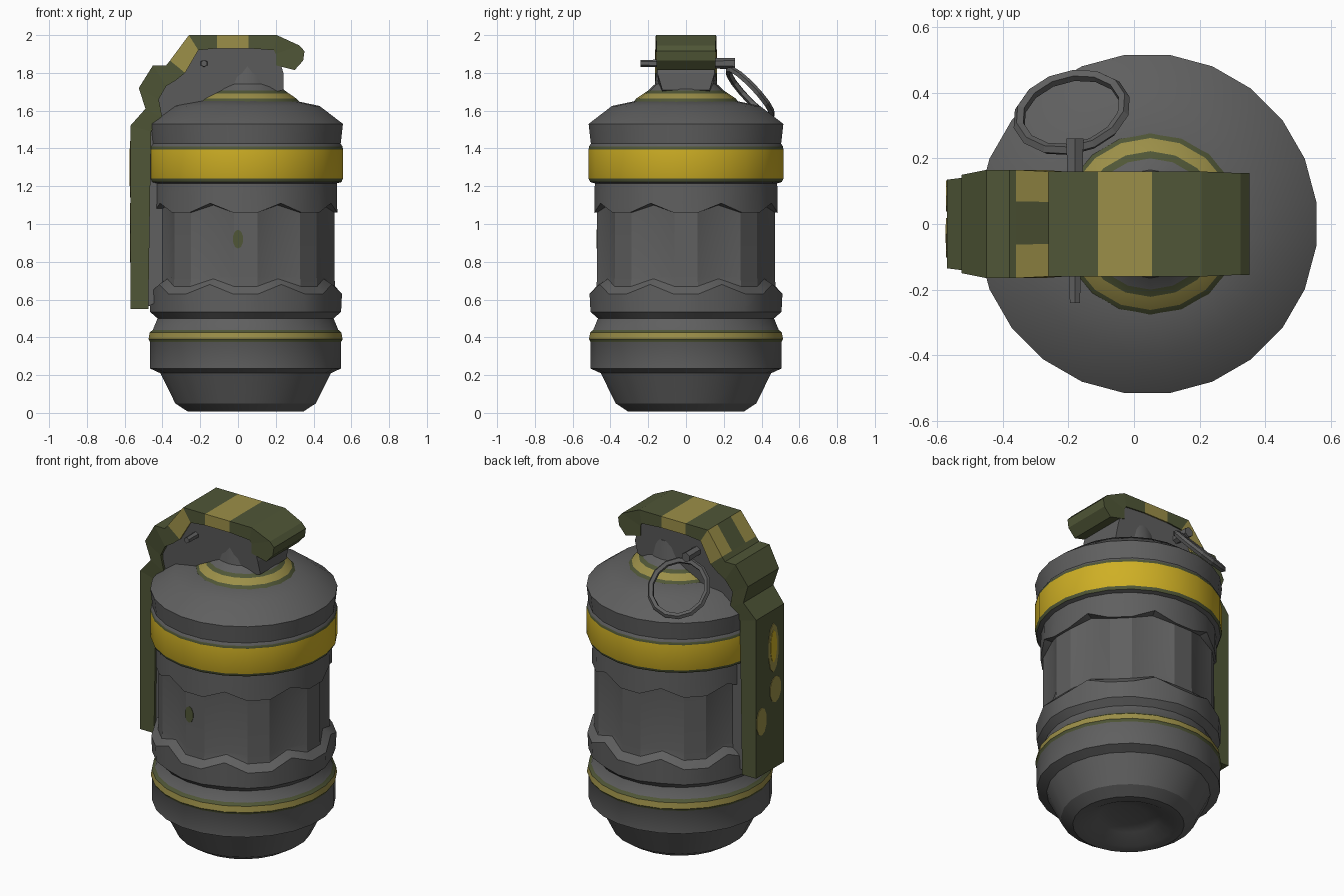
import bpy, bmesh, math
from mathutils import Matrix, Vector

if "Cube" in bpy.data.objects:
    bpy.data.objects.remove(bpy.data.objects["Cube"])

def material(name, rgb):
    m = bpy.data.materials.new(name)
    m.diffuse_color = (*rgb, 1)
    m.use_nodes = True
    m.node_tree.nodes["Principled BSDF"].inputs["Base Color"].default_value = m.diffuse_color
    return m

MATS = [material("dark grey", (0.115, 0.115, 0.115)),
        material("olive green", (0.080, 0.094, 0.038)),
        material("khaki", (0.33, 0.275, 0.065)),
        material("yellow", (0.62, 0.43, 0.018))]
GREY, OLIVE, KHAKI, YELLOW = range(4)

def finish(name, bm, smooth=None):
    bmesh.ops.recalc_face_normals(bm, faces=bm.faces)
    me = bpy.data.meshes.new(name)
    bm.to_mesh(me)
    bm.free()
    for m in MATS:
        me.materials.append(m)
    if smooth:
        me.shade_smooth()
        me.set_sharp_from_angle(angle=math.radians(smooth))
    ob = bpy.data.objects.new(name, me)
    bpy.context.collection.objects.link(ob)
    return ob

def turned(name, rows, cx, segs, smooth=28):
    """Lathe: row = (radius, z, material above, groove depth, tooth height)."""
    bm = bmesh.new()
    rings = []
    for r, z, mat, groove, tooth in rows:
        ring = []
        for i in range(segs):
            a = 2 * math.pi * (i + 1.5) / segs
            cut = i % 3 == 0
            rr = r - (groove if cut else 0)
            ring.append(bm.verts.new((cx + rr * math.cos(a), rr * math.sin(a),
                                      z + (tooth if cut else 0))))
        rings.append(ring)
    for lo, hi, row in zip(rings, rings[1:], rows):
        for i in range(segs):
            j = (i + 1) % segs
            bm.faces.new((lo[i], lo[j], hi[j], hi[i])).material_index = row[2]
    bm.faces.new(rings[0])
    bm.faces.new(rings[-1])
    return finish(name, bm, smooth)

# Main canister, with a hollow base, grooved waist and painted bands
turned("body", [
    (0.10, 0.07, GREY, 0, 0),
    (0.17, 0.055, GREY, 0, 0),
    (0.25, 0.012, GREY, 0, 0),
    (0.31, 0.008, GREY, 0, 0),
    (0.375, 0.05, GREY, 0, 0),
    (0.455, 0.21, GREY, 0, 0),
    (0.510, 0.235, GREY, 0, 0),
    (0.510, 0.375, OLIVE, 0, 0),
    (0.518, 0.390, KHAKI, 0, 0),
    (0.512, 0.425, OLIVE, 0, 0),
    (0.495, 0.44, GREY, 0, 0),
    (0.470, 0.50, GREY, 0, 0),
    (0.510, 0.535, GREY, 0.01, 0),
    (0.515, 0.63, GREY, 0.02, 0.05),
    (0.478, 0.67, GREY, 0.03, 0.04),
    (0.475, 0.72, GREY, 0.035, 0),
    (0.475, 1.03, GREY, 0.035, 0),
    (0.475, 1.06, GREY, 0.03, 0.04),
    (0.490, 1.06, GREY, 0.0, 0.05),
    (0.487, 1.215, GREY, 0, 0),
    (0.512, 1.222, OLIVE, 0, 0),
    (0.520, 1.24, YELLOW, 0, 0),
    (0.520, 1.395, OLIVE, 0, 0),
    (0.518, 1.41, GREY, 0, 0),
    (0.508, 1.425, GREY, 0, 0),
    (0.520, 1.53, GREY, 0, 0),
    (0.395, 1.625, GREY, 0, 0),
    (0.275, 1.65, GREY, 0, 0),
    (0.20, 1.66, GREY, 0, 0)], 0.04, 24)

# Painted collar and neck on the shoulder
turned("collar", [
    (0.285, 1.64, OLIVE, 0, 0),
    (0.262, 1.665, KHAKI, 0, 0),
    (0.222, 1.692, OLIVE, 0, 0),
    (0.200, 1.707, GREY, 0, 0),
    (0.165, 1.74, GREY, 0, 0),
    (0.150, 1.85, GREY, 0, 0)], 0.05, 18)

# Grey blocks extruded sideways from an x-z outline
def block(name, outline, width):
    bm = bmesh.new()
    sides = [[bm.verts.new((x, s * width(z), z)) for x, z in outline] for s in (-1, 1)]
    for v in sides:
        bm.faces.new(v)
    for i in range(len(outline)):
        j = (i + 1) % len(outline)
        bm.faces.new((sides[0][i], sides[0][j], sides[1][j], sides[1][i]))
    finish(name, bm)

block("head_block", [(0.24, 1.71), (0.24, 1.80), (0.20, 1.935), (-0.22, 1.935),
                     (-0.34, 1.80), (-0.42, 1.72), (-0.45, 1.53), (-0.25, 1.58)],
      lambda z: 0.152 if z > 1.78 else 0.125)
block("lever_backing", [(-0.40, 0.60), (-0.485, 0.56), (-0.485, 1.50), (-0.40, 1.56)],
      lambda z: 0.12)

# Safety lever: outer point, inner point, half width
spans = [((0.30, 1.815), (0.20, 1.84), 0.155),
         ((0.345, 1.865), (0.20, 1.86), 0.155),
         ((0.352, 1.915), (0.20, 1.88), 0.155),
         ((0.325, 1.945), (0.20, 1.90), 0.155),
         ((0.205, 2.0), (0.19, 1.92), 0.16),
         ((0.055, 2.0), (0.055, 1.93), 0.16),
         ((-0.11, 2.0), (-0.11, 1.93), 0.16),
         ((-0.26, 2.0), (-0.21, 1.92), 0.16),
         ((-0.36, 1.865), (-0.28, 1.80), 0.165),
         ((-0.38, 1.84), (-0.33, 1.76), 0.165),
         ((-0.45, 1.84), (-0.38, 1.73), 0.165),
         ((-0.525, 1.72), (-0.42, 1.66), 0.15),
         ((-0.49, 1.61), (-0.40, 1.56), 0.145),
         ((-0.57, 1.52), (-0.46, 1.49), 0.135),
         ((-0.57, 0.55), (-0.475, 0.55), 0.135)]
bm = bmesh.new()
cols = (-1, -0.38, 0.42, 1)
grid = [[[bm.verts.new((p[0], w * c, p[1])) for c in cols] for p in (o, i)]
        for o, i, w in spans]
for k, (a, b) in enumerate(zip(grid, grid[1:])):
    def paint(col):
        return KHAKI if k == 5 or (k == 7 and col != 1) else OLIVE
    for side in (0, 1):
        for c in range(3):
            f = bm.faces.new((a[side][c], a[side][c + 1], b[side][c + 1], b[side][c]))
            f.material_index = paint(c)
    for c in (0, 3):
        f = bm.faces.new((a[0][c], b[0][c], b[1][c], a[1][c]))
        f.material_index = paint(c)
for e in (grid[0], grid[-1]):
    for c in range(3):
        bm.faces.new((e[0][c], e[0][c + 1], e[1][c + 1], e[1][c])).material_index = OLIVE
finish("safety_lever", bm)

# Thin painted spots on lever and body
def spot(name, loc, normal, size, mat):
    bm = bmesh.new()
    bmesh.ops.create_cone(bm, cap_ends=True, segments=10, radius1=1, radius2=1, depth=0.006)
    rot = Vector(normal).to_track_quat('Z', 'Y').to_matrix().to_4x4()
    m = Matrix.Translation(loc) @ rot @ Matrix.Diagonal((size[0], size[1], 1, 1))
    bmesh.ops.transform(bm, matrix=m, verts=bm.verts)
    for f in bm.faces:
        f.material_index = mat
    finish(name, bm)

for n, (y, z, w, h, mat) in enumerate([(-0.03, 1.29, 0.05, 0.15, KHAKI),
                                       (-0.05, 1.03, 0.055, 0.08, KHAKI),
                                       (0.085, 0.88, 0.05, 0.085, KHAKI)]):
    spot(f"lever_spot_{n}", (-0.57, y, z), (-1, 0, 0), (w, h), mat)
spot("lever_spot_yellow", (-0.572, -0.03, 1.30), (-1, 0, 0), (0.03, 0.10), YELLOW)
spot("front_spot", (0.0, -0.471, 0.92), (0, -1, 0), (0.028, 0.05), OLIVE)

# Pin through the head
bm = bmesh.new()
bmesh.ops.create_cone(bm, cap_ends=True, segments=6, radius1=0.03, radius2=0.018, depth=0.50,
                      matrix=Matrix.Translation((-0.18, 0.01, 1.85)) @ Matrix.Rotation(math.pi / 2, 4, 'X'))
finish("pin", bm)

# Pull ring leaning on the shoulder
bpy.ops.mesh.primitive_torus_add(major_segments=14, minor_segments=5, major_radius=0.165,
                                 minor_radius=0.018, location=(-0.19, 0.34, 1.695),
                                 rotation=(math.radians(-48), 0, math.radians(15)))
ring = bpy.context.object
ring.name = "pull_ring"
ring.data.materials.append(MATS[GREY])
